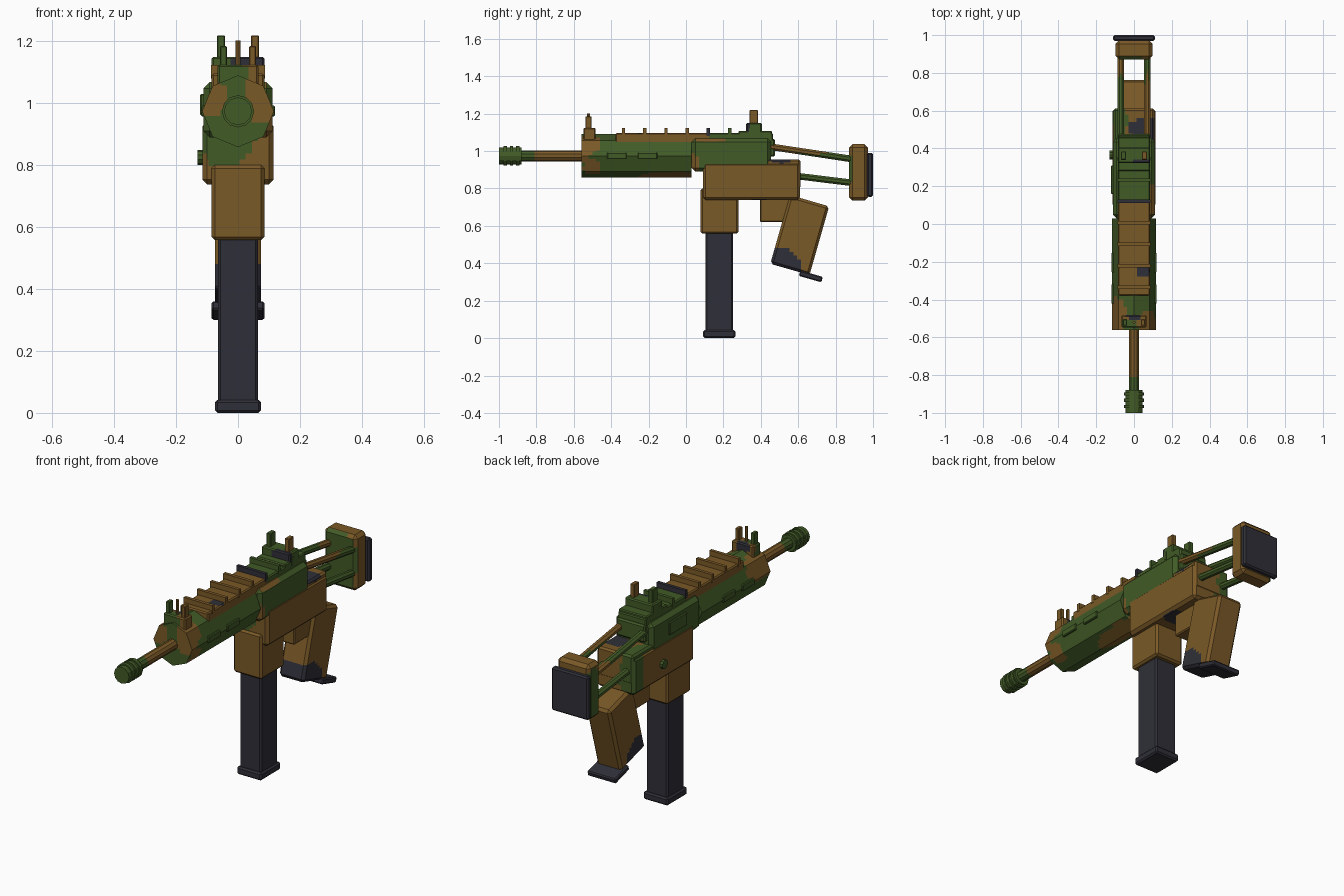
import bpy, bmesh, math
from mathutils import Matrix, Vector

if "Cube" in bpy.data.objects:
    bpy.data.objects.remove(bpy.data.objects["Cube"])

MATS = {}
def mat(name, rgb):
    m = bpy.data.materials.new(name)
    m.diffuse_color = (*rgb, 1)
    m.use_nodes = True
    m.node_tree.nodes["Principled BSDF"].inputs["Base Color"].default_value = m.diffuse_color
    MATS[name] = m
mat("green", (0.054, 0.104, 0.020))
mat("brown", (0.195, 0.100, 0.020))
mat("dark", (0.028, 0.028, 0.040))
ORDER = ["green", "brown", "dark"]


def finish(name, bm, color, blobs=(), step=0.02):
    """Write the mesh; camouflage blobs are (centre, radii, colour) ellipsoids."""
    if blobs:
        for axis in range(3):
            n = Vector((0, 0, 0))
            n[axis] = 1
            vals = [v.co[axis] for v in bm.verts]
            lo, hi = min(vals), max(vals)
            for i in range(1, math.ceil((hi - lo) / step)):
                geom = bm.verts[:] + bm.edges[:] + bm.faces[:]
                bmesh.ops.bisect_plane(bm, geom=geom, dist=1e-5, plane_co=n * (lo + i * step), plane_no=n)
    bmesh.ops.recalc_face_normals(bm, faces=bm.faces[:])
    for f in bm.faces:
        p = f.calc_center_median()
        pick = color
        for c, r, col in blobs:
            d = sum(((p[k] - c[k]) / r[k]) ** 2 for k in range(3))
            if d < 1 + 0.15 * math.sin(40 * p.y + 25 * p.z):
                pick = col
        f.material_index = ORDER.index(pick)
    me = bpy.data.meshes.new(name)
    bm.to_mesh(me)
    bm.free()
    for k in ORDER:
        me.materials.append(MATS[k])
    ob = bpy.data.objects.new(name, me)
    bpy.context.collection.objects.link(ob)
    return ob


def box(name, x, y, z, color, bev=0.0, blobs=(), tilt=0.0):
    """Box from ranges, bevelled, optionally tilted about x."""
    bm = bmesh.new()
    bmesh.ops.create_cube(bm, size=1)
    c = Vector([(a[0] + a[1]) / 2 for a in (x, y, z)])
    s = [a[1] - a[0] for a in (x, y, z)]
    bmesh.ops.scale(bm, vec=s, verts=bm.verts)
    if bev:
        bmesh.ops.bevel(bm, geom=bm.edges[:], offset=bev, segments=1, affect='EDGES', profile=0.5)
    bm.transform(Matrix.Translation(c) @ Matrix.Rotation(tilt, 4, 'X'))
    return finish(name, bm, color, blobs)


def rod(name, a, b, r, color, sides=8, turn=0.0, blobs=()):
    """Cylinder between two points."""
    a, b = Vector(a), Vector(b)
    bm = bmesh.new()
    bmesh.ops.create_cone(bm, cap_ends=True, segments=sides, radius1=r, radius2=r, depth=(b - a).length)
    q = (b - a).to_track_quat('Z', 'Y').to_matrix().to_4x4()
    bm.transform(Matrix.Translation((a + b) / 2) @ q @ Matrix.Rotation(turn, 4, 'Z'))
    return finish(name, bm, color, blobs)


def sym(w):
    return (-w, w)

AX = 0.974  # bore height

# Muzzle and barrel
rod("muzzle", (0, -1, AX), (0, -0.88, AX), 0.045, "green", 12)
for i in range(3):
    y = -0.975 + i * 0.033
    rod(f"muzzle_ring_{i}", (0, y, AX), (0, y + 0.018, AX), 0.052, "green", 12)
rod("barrel", (0, -0.89, AX), (0, -0.5, AX), 0.029, "brown", 10,
    blobs=[((0, -0.86, AX), (0.1, 0.06, 0.1), "green")])

# Handguard with vent plates on both sides
rod("handguard", (0, -0.56, AX), (0, 0.03, AX), 0.116, "green", 8, blobs=[
    ((0.08, -0.55, 1.04), (0.06, 0.09, 0.1), "brown"),
    ((0.1, -0.5, 0.9), (0.06, 0.05, 0.07), "brown"),
    ((-0.09, -0.5, 1.03), (0.06, 0.12, 0.08), "brown"),
    ((0, -0.02, 0.86), (0.12, 0.25, 0.035), "brown"),
    ((0.03, -0.17, 1.09), (0.06, 0.14, 0.035), "brown")])
for s in (-1, 1):
    for y in (-0.37, -0.205):
        x = sorted((s * 0.1, s * 0.12))
        box("vent_plate", x, (y - 0.052, y + 0.052), (0.957, 0.992), "green", 0.004)

# Upper receiver, port cover and rear cap
box("upper_receiver", sym(0.112), (0.03, 0.455), (0.89, 1.068), "green", 0.02, [
    ((0.1, 0.12, 1.07), (0.07, 0.09, 0.025), "brown"),
    ((0.11, 0.03, 0.92), (0.05, 0.04, 0.06), "brown")])
box("port_cover", (-0.122, -0.1), (0.16, 0.31), (0.96, 1.03), "green", 0.004)
box("rear_cap", sym(0.085), (0.44, 0.477), (0.97, 1.065), "green", 0.008)

# Lower receiver
box("lower_receiver", sym(0.115), (0.09, 0.61), (0.738, 0.94), "brown", 0.015, [
    ((-0.04, 0.08, 0.9), (0.1, 0.04, 0.12), "green"),
    ((-0.1, 0.62, 0.84), (0.09, 0.1, 0.14), "green"),
    ((0.02, 0.4, 0.735), (0.1, 0.08, 0.015), "dark")])
box("receiver_tail", sym(0.108), (0.42, 0.612), (0.8, 0.956), "brown", 0.01, [
    ((-0.1, 0.55, 0.9), (0.07, 0.14, 0.12), "green"),
    ((0.07, 0.5, 0.955), (0.1, 0.06, 0.03), "dark")])
rod("selector_pin", (-0.13, 0.365, 0.825), (-0.1, 0.365, 0.825), 0.024, "green", 10)

# Magazine well and magazine
box("magazine_well", sym(0.085), (0.078, 0.28), (0.558, 0.8), "brown", 0.01)
box("magazine", sym(0.065), (0.105, 0.252), (0.03, 0.6), "dark", 0.008)
box("magazine_base", sym(0.074), (0.092, 0.264), (0, 0.042), "dark", 0.008)

# Trigger guard block
box("trigger_block", sym(0.062), (0.395, 0.57), (0.62, 0.76), "brown", 0.006,
    [((0, 0.56, 0.62), (0.1, 0.06, 0.06), "green")])

# Grip and its foot, tilted back
T = math.radians(-16)
box("grip", sym(0.075), (0.499, 0.717), (0.36, 0.742), "brown", 0.014,
    [((0, 0.5, 0.38), (0.2, 0.125, 0.11), "dark")], T)
box("grip_foot", sym(0.085), (0.605, 0.73), (0.315, 0.345), "dark", 0.006, tilt=T)

# Stock: two pairs of struts, butt and pad
for s in (-1, 1):
    rod("upper_strut", (s * 0.07, 0.44, 1.025), (s * 0.07, 0.89, 0.957), 0.019, "green", 8, math.pi / 8,
        [((0.09, 0.7, 1.02), (0.05, 0.5, 0.035), "brown"),
         ((-0.07, 0.88, 0.96), (0.05, 0.12, 0.05), "brown")])
    rod("lower_strut", (s * 0.07, 0.58, 0.868), (s * 0.07, 0.89, 0.83), 0.019, "green", 8, math.pi / 8)
box("butt", sym(0.098), (0.872, 0.972), (0.735, 1.037), "brown", 0.018, [
    ((-0.02, 0.865, 0.9), (0.15, 0.03, 0.2), "green"),
    ((-0.11, 0.92, 0.87), (0.06, 0.1, 0.15), "green")])
box("butt_pad", sym(0.11), (0.968, 1.0), (0.755, 0.99), "dark", 0.008)

# Top rail with cross bars
box("rail", sym(0.085), (-0.378, 0.465), (1.04, 1.096), "brown", 0.006,
    [((0, 0.38, 1.07), (0.3, 0.25, 0.2), "green"),
     ((0.05, -0.25, 1.1), (0.04, 0.035, 0.02), "dark")])
for i in range(7):
    y = -0.334 + i * 0.1134
    col = "dark" if i == 4 else ("green" if i > 4 else "brown")
    box(f"rail_bar_{i}", sym(0.087), (y - 0.009, y + 0.009), (1.08, 1.124), col)

# Rear sight
box("rear_sight_step", sym(0.085), (0.28, 0.46), (1.06, 1.108), "green", 0.005)
box("rear_sight_base", sym(0.085), (0.322, 0.405), (1.09, 1.15), "green", 0.006,
    [((0.05, 0.32, 1.13), (0.07, 0.035, 0.08), "dark")])
for s, col in ((-1, "green"), (1, "brown")):
    x = s * 0.055
    box("rear_sight_post", (x - 0.013, x + 0.013), (0.34, 0.384), (1.14, 1.219), col, 0.003)

# Front sight with two ears and a centre pin
box("front_sight_base", sym(0.066), (-0.548, -0.483), (1.05, 1.124), "brown", 0.006, [
    ((-0.05, -0.54, 1.08), (0.1, 0.04, 0.06), "green"),
    ((0, -0.48, 1.11), (0.04, 0.03, 0.04), "dark")])
for s, col in ((-1, "green"), (1, "brown")):
    x = s * 0.047
    box("front_sight_ear", (x - 0.011, x + 0.011), (-0.538, -0.504), (1.11, 1.185), col, 0.003)
rod("front_sight_pin", (0, -0.52, 1.1), (0, -0.52, 1.202), 0.008, "brown", 8)
